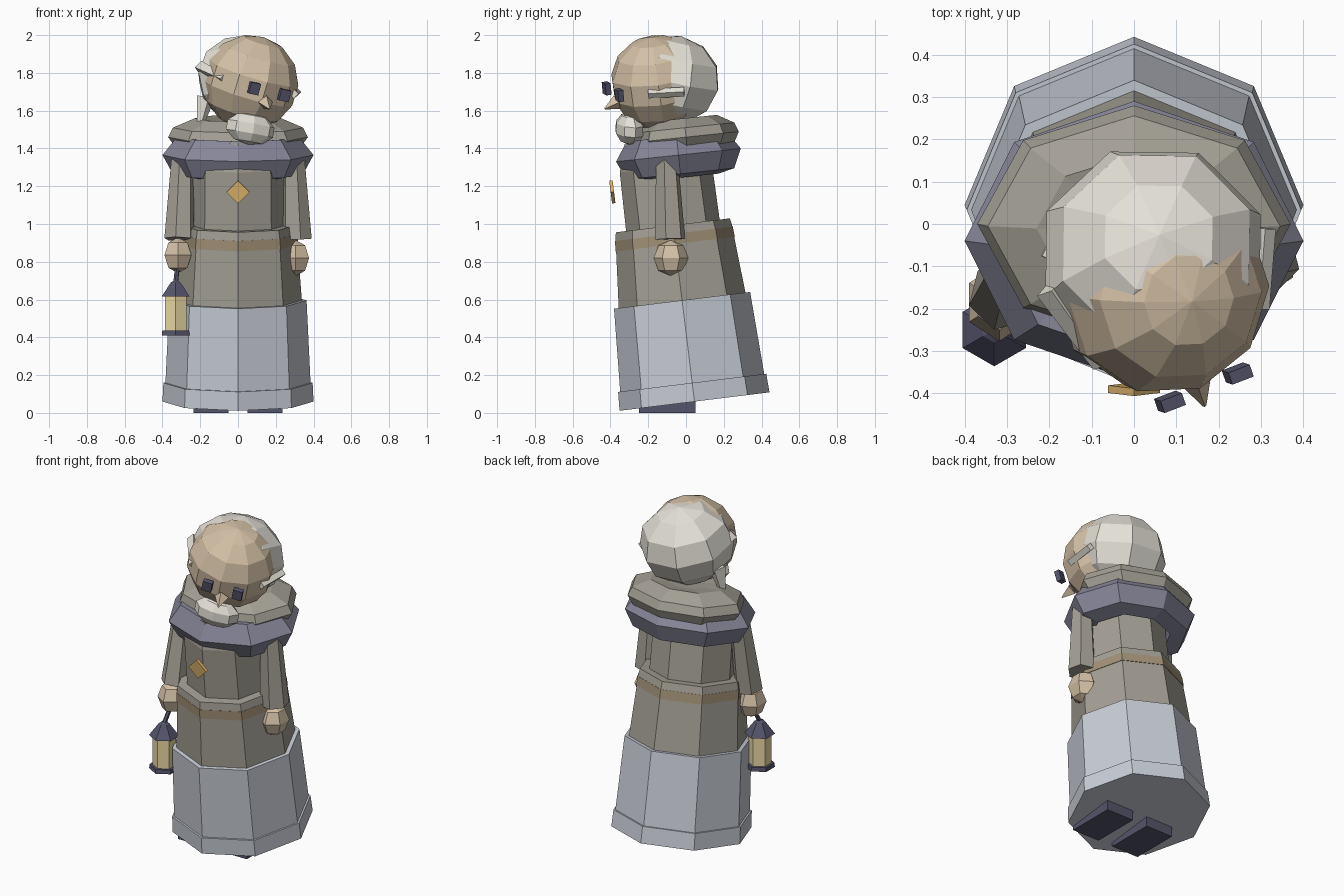
import bpy, bmesh
from math import radians, sin, cos, pi
from mathutils import Vector, Matrix, Euler

if "Cube" in bpy.data.objects:
    bpy.data.objects.remove(bpy.data.objects["Cube"])


def material(name, r, g, b):
    m = bpy.data.materials.new(name)
    m.diffuse_color = (r, g, b, 1)
    m.use_nodes = True
    m.node_tree.nodes["Principled BSDF"].inputs["Base Color"].default_value = m.diffuse_color
    return m


ROBE = material("robe_cloth", 0.37, 0.35, 0.30)
BROWN = material("belt_brown", 0.36, 0.28, 0.18)
SKIRT = material("skirt_grey", 0.58, 0.61, 0.67)
DARK = material("dark_cloth", 0.24, 0.24, 0.32)
BLACK = material("near_black", 0.09, 0.09, 0.15)
SKIN = material("skin", 0.66, 0.53, 0.38)
HAIR = material("pale_hair", 0.78, 0.75, 0.68)
GLOW = material("lantern_glass", 0.83, 0.69, 0.38)
GOLD = material("badge_gold", 0.72, 0.45, 0.15)


def finish(name, bm, mat, loc=(0, 0, 0), rot=(0, 0, 0), scale=(1, 1, 1)):
    bmesh.ops.recalc_face_normals(bm, faces=bm.faces)
    me = bpy.data.meshes.new(name)
    bm.to_mesh(me)
    bm.free()
    me.materials.append(mat)
    ob = bpy.data.objects.new(name, me)
    ob.location, ob.scale = loc, scale
    ob.rotation_euler = [radians(a) for a in rot]
    bpy.context.collection.objects.link(ob)
    return ob


def lathe(name, profile, n, mat, ring=False, **kw):
    """Revolve (radius, z) points; capped, or joined into a closed ring."""
    bm = bmesh.new()
    rows = [[bm.verts.new((r * cos(2 * pi * i / n + pi / 2), r * sin(2 * pi * i / n + pi / 2), z))
             for i in range(n)] for r, z in profile]
    pairs = list(zip(rows, rows[1:]))
    if ring:
        pairs.append((rows[-1], rows[0]))
    else:
        bm.faces.new(rows[0])
        bm.faces.new(rows[-1])
    for a, b in pairs:
        for i in range(n):
            j = (i + 1) % n
            bm.faces.new((a[i], a[j], b[j], b[i]))
    return finish(name, bm, mat, **kw)


def ball(name, seg, rings, mat, **kw):
    bm = bmesh.new()
    bmesh.ops.create_uvsphere(bm, u_segments=seg, v_segments=rings, radius=1)
    return finish(name, bm, mat, **kw)


def box(name, mat, **kw):
    bm = bmesh.new()
    bmesh.ops.create_cube(bm, size=1)
    return finish(name, bm, mat, **kw)


def rod(name, p, q, r1, r2, n, mat):
    p, q = Vector(p), Vector(q)
    bm = bmesh.new()
    bmesh.ops.create_cone(bm, cap_ends=True, segments=n, radius1=r1, radius2=r2, depth=(q - p).length)
    m = Matrix.Translation((p + q) / 2) @ (q - p).to_track_quat('Z', 'Y').to_matrix().to_4x4()
    bmesh.ops.transform(bm, matrix=m, verts=bm.verts)
    return finish(name, bm, mat)


# Leaning body: octagonal tiers sharing one tilted axis
body = dict(loc=(0, 0.045, 0.06), rot=(7, 0, 0))
lathe("skirt", [(0.388, 0.02), (0.363, 0.54), (0.33, 0.54)], 8, SKIRT, **body)
lathe("hem", [(0.40, 0), (0.395, 0.1), (0.37, 0.1)], 8, SKIRT, **body)
lathe("robe_lower", [(0.345, 0.45), (0.311, 0.89)], 8, ROBE, **body)
lathe("belt", [(0.318, 0.84), (0.314, 0.895)], 8, BROWN, **body)
lathe("belt_lip", [(0.313, 0.893), (0.304, 0.94)], 8, ROBE, **body)
lathe("torso", [(0.25, 0.9), (0.245, 1.25), (0.2, 1.4)], 8, ROBE, **body)

# Collar and hood rings
lathe("collar", [(0.24, -0.12), (0.345, -0.10), (0.40, 0), (0.32, 0.10), (0.2, 0.09)], 8, DARK,
      ring=True, loc=(0, -0.04, 1.365), rot=(6, 0, 0), scale=(1, 0.83, 1))
lathe("hood", [(0.32, -0.07), (0.37, 0.0), (0.345, 0.05), (0.23, 0.10), (0.12, 0.09)], 8, ROBE,
      loc=(0, 0, 1.46), rot=(6, 0, 0), scale=(1, 0.76, 1))

# Turned, tilted head with hair shell
turn = (13, 13, 21)
ball("head", 10, 7, SKIN, loc=(0.065, -0.15, 1.75), rot=turn, scale=(0.255, 0.255, 0.252))
ball("hair", 8, 6, HAIR, loc=(0.045, -0.075, 1.765), rot=(-10, 8, 21), scale=(0.275, 0.27, 0.235))
rod("temple_left", (-0.20, -0.15, 1.83), (-0.075, -0.33, 1.77), 0.035, 0.025, 4, HAIR)
rod("temple_right", (0.31, -0.01, 1.70), (0.295, -0.2, 1.69), 0.025, 0.025, 4, HAIR)
rod("hair_lock", (-0.17, -0.06, 1.67), (-0.20, -0.07, 1.53), 0.05, 0.02, 4, HAIR)
ball("beard", 8, 5, HAIR, loc=(0.065, -0.30, 1.505), rot=(0, 10, 15), scale=(0.137, 0.075, 0.085))
rod("nose", (0.145, -0.365, 1.645), (0.167, -0.43, 1.61), 0.04, 0.004, 4, SKIN)
for side, pos in (("left", (0.085, -0.42, 1.718)), ("right", (0.245, -0.353, 1.682))):
    box("eye_" + side, BLACK, loc=pos, rot=(10, 12, 21), scale=(0.055, 0.03, 0.062))

# Arms and hands
for side, top, wrist, hand in (
        ("left", (-0.295, -0.11, 1.34), (-0.31, -0.17, 0.92), (-0.318, -0.185, 0.835)),
        ("right", (0.295, -0.10, 1.34), (0.31, -0.085, 0.92), (0.305, -0.08, 0.82))):
    rod("sleeve_" + side, wrist, top, 0.083, 0.06, 6, ROBE)
    ball("hand_" + side, 6, 4, SKIN, loc=hand, scale=(0.082, 0.092, 0.095))

# Lantern
lamp = dict(loc=(-0.33, -0.25, 0))
lathe("lantern_base", [(0.085, 0.41), (0.082, 0.435)], 6, BLACK, **lamp)
lathe("lantern_glass", [(0.066, 0.43), (0.066, 0.62)], 6, GLOW, **lamp)
lathe("lantern_roof", [(0.086, 0.615), (0.03, 0.69), (0.012, 0.70)], 6, BLACK, **lamp)
rod("lantern_handle", (-0.33, -0.25, 0.69), (-0.32, -0.2, 0.78), 0.013, 0.013, 6, BLACK)

# Diamond badge and shoes
badge = box("badge", GOLD, loc=(0, -0.39, 1.17), scale=(0.086, 0.018, 0.086))
badge.rotation_euler = (Matrix.Rotation(radians(7), 3, 'X') @ Matrix.Rotation(pi / 4, 3, 'Y')).to_euler()
for side, s in (("left", -1), ("right", 1)):
    box("shoe_" + side, BLACK, loc=(s * 0.143, -0.10, 0.035), scale=(0.185, 0.30, 0.07))
